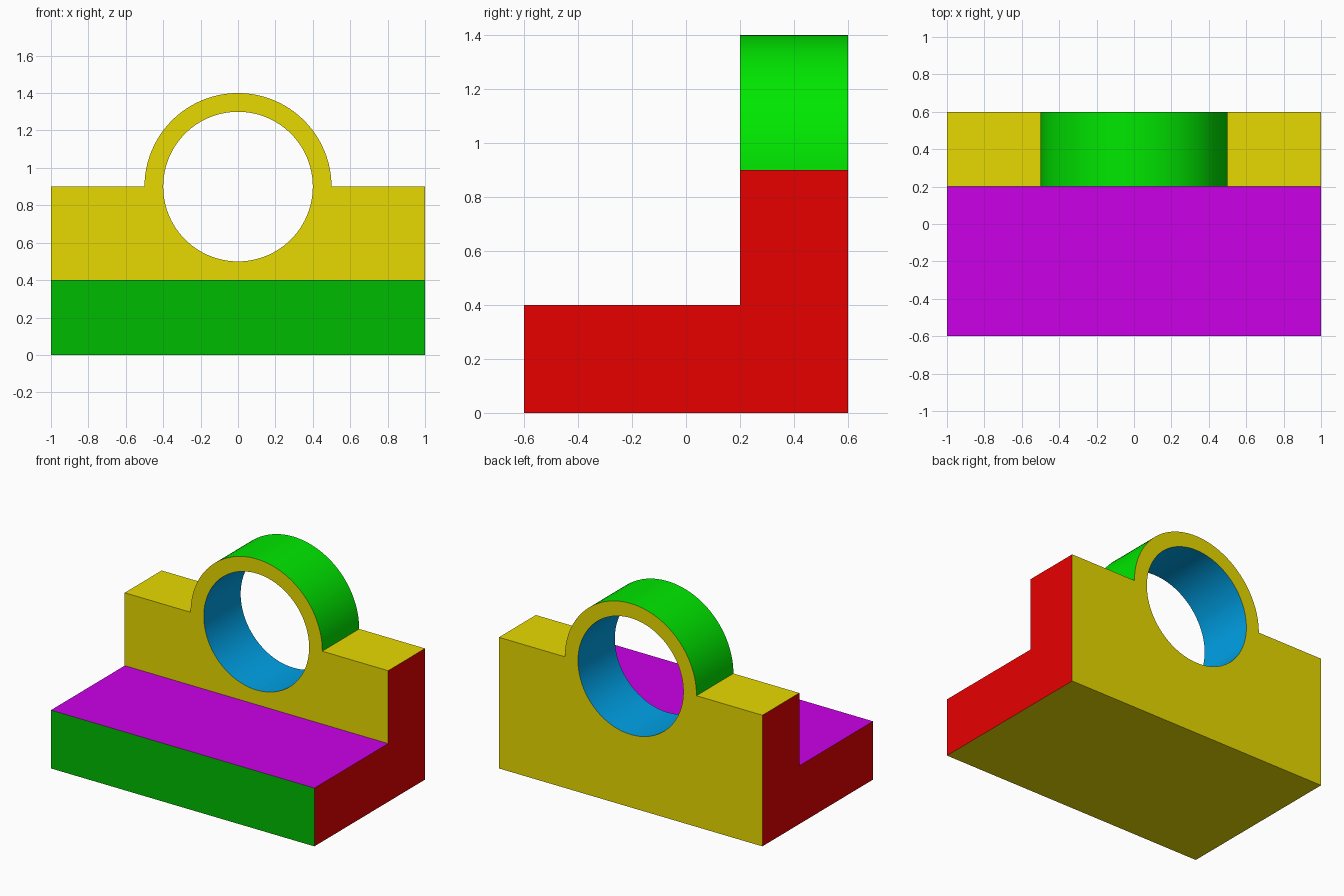
import bpy, bmesh
from math import sin, cos, pi

if "Cube" in bpy.data.objects:
    bpy.data.objects.remove(bpy.data.objects["Cube"])

# Main dimensions
W = 1.0                                # half width
FRONT, STEP, BACK = -0.6, 0.2, 0.6     # y positions
LEDGE, TOP = 0.4, 0.9                  # base height, shoulder / bore centre height
R_OUT, R_IN = 0.5, 0.4

# Surface colours
COLOURS = {
    "yellow": (0.8, 0.7, 0.0, 1),
    "red": (0.8, 0.0, 0.0, 1),
    "dark_green": (0.0, 0.5, 0.0, 1),
    "bright_green": (0.0, 0.8, 0.0, 1),
    "purple": (0.6, 0.0, 0.8, 1),
    "blue": (0.0, 0.36, 0.8, 1),
}
mesh = bpy.data.meshes.new("bearing_bracket")
for name, rgba in COLOURS.items():
    mat = bpy.data.materials.new(name)
    mat.diffuse_color = rgba
    mat.use_nodes = True
    mat.node_tree.nodes["Principled BSDF"].inputs["Base Color"].default_value = mat.diffuse_color
    mesh.materials.append(mat)
SLOT = {name: i for i, name in enumerate(COLOURS)}

bm = bmesh.new()


def face(points, colour):
    f = bm.faces.new([bm.verts.new(p) for p in points])
    f.material_index = SLOT[colour]


def arc(radius, start, end, steps):
    """Arc around the bore centre in (x, z), angles measured from +z."""
    angles = [start + (end - start) * i / steps for i in range(steps + 1)]
    return [(radius * sin(a), TOP + radius * cos(a)) for a in angles]


def sweep(profile, colour):
    """Strip of quads running from the step to the back."""
    for (x0, z0), (x1, z1) in zip(profile, profile[1:]):
        face([(x0, STEP, z0), (x1, STEP, z1), (x1, BACK, z1), (x0, BACK, z0)], colour)


outer = arc(R_OUT, 0, pi / 2, 24)
bore = arc(R_IN, pi, 0, 48)

# Upright plate with bearing ring (right half)
for y, bottom in ((STEP, LEDGE), (BACK, 0)):
    outline = outer + [(W, TOP), (W, bottom), (0, bottom)] + bore
    face([(x, y, z) for x, z in outline], "yellow")
sweep(outer, "bright_green")
sweep([(R_OUT, TOP), (W, TOP)], "yellow")
sweep(bore, "blue")

# Base: L-shaped side, ledge, front and underside (right half)
side = [(FRONT, 0), (BACK, 0), (BACK, TOP), (STEP, TOP), (STEP, LEDGE), (FRONT, LEDGE)]
face([(W, y, z) for y, z in side], "red")
face([(0, FRONT, LEDGE), (W, FRONT, LEDGE), (W, STEP, LEDGE), (0, STEP, LEDGE)], "purple")
face([(0, FRONT, 0), (W, FRONT, 0), (W, FRONT, LEDGE), (0, FRONT, LEDGE)], "dark_green")
face([(0, FRONT, 0), (W, FRONT, 0), (W, BACK, 0), (0, BACK, 0)], "yellow")

# Snap the seam exactly to x = 0, weld the faces and orient them outward
for v in bm.verts:
    if abs(v.co.x) < 1e-5:
        v.co.x = 0
bmesh.ops.remove_doubles(bm, verts=bm.verts, dist=1e-4)
bmesh.ops.recalc_face_normals(bm, faces=bm.faces)
bm.to_mesh(mesh)
bm.free()

bracket = bpy.data.objects.new("bearing_bracket", mesh)
bpy.context.collection.objects.link(bracket)
bpy.context.view_layer.objects.active = bracket
bracket.select_set(True)
bpy.ops.object.shade_smooth_by_angle(angle=pi / 6)

# Left half
mirror = bracket.modifiers.new("mirror", "MIRROR")
mirror.use_clip = True
